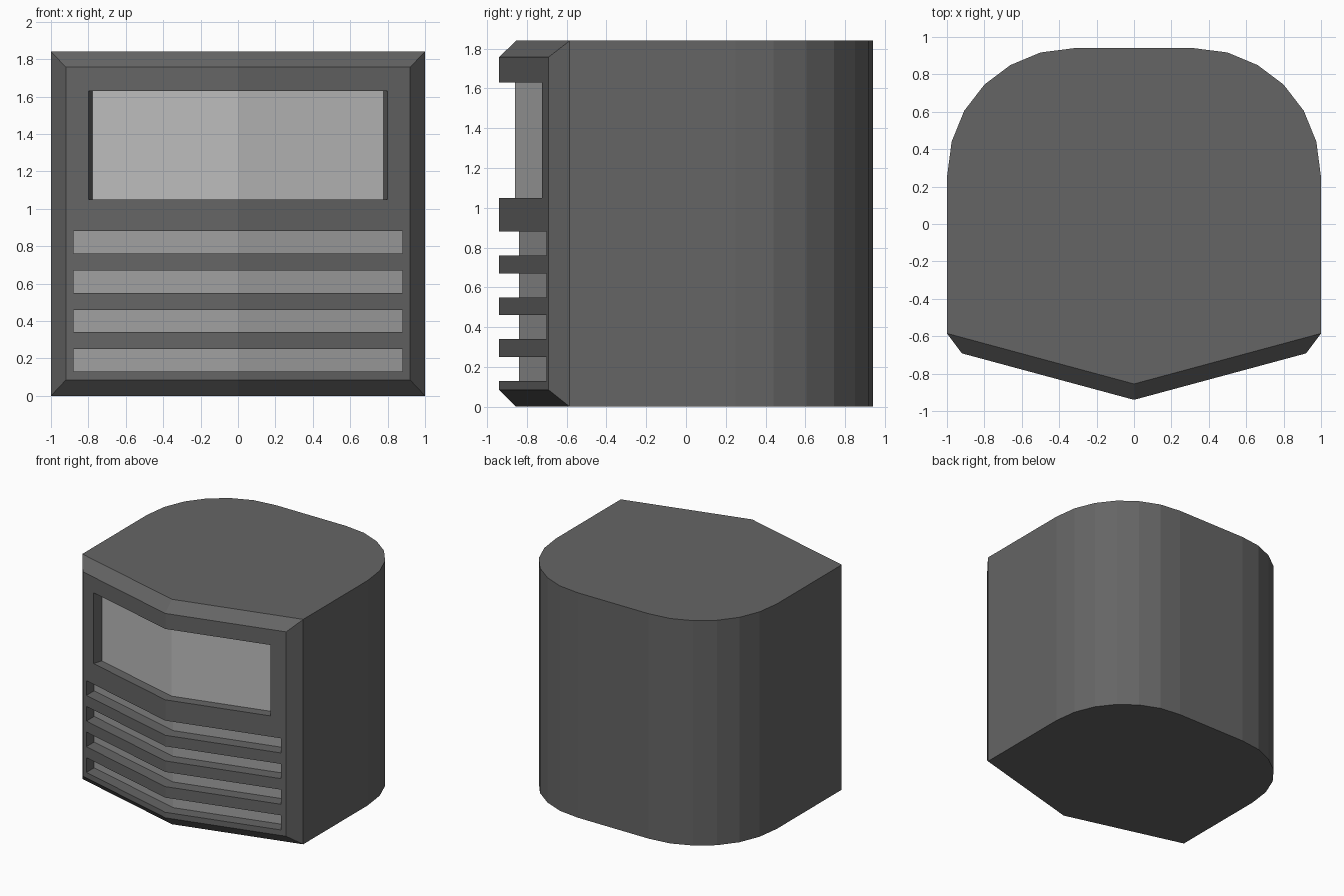
import bpy, bmesh

if "Cube" in bpy.data.objects:
    bpy.data.objects.remove(bpy.data.objects["Cube"])

SLOPE = 0.27      # how fast the pointed front falls back towards the sides
HEIGHT = 1.84


def material(name, grey):
    m = bpy.data.materials.new(name)
    m.diffuse_color = (grey, grey, grey, 1)
    m.use_nodes = True
    m.node_tree.nodes["Principled BSDF"].inputs["Base Color"].default_value = m.diffuse_color
    return m


SHELL, SCREEN, VENT = (material("shell_grey", 0.13),
                       material("screen_grey", 0.50),
                       material("vent_grey", 0.35))


def make_object(name, bm, mats):
    bmesh.ops.recalc_face_normals(bm, faces=bm.faces)
    mesh = bpy.data.meshes.new(name)
    bm.to_mesh(mesh)
    bm.free()
    for m in mats:
        mesh.materials.append(m)
    obj = bpy.data.objects.new(name, mesh)
    bpy.context.collection.objects.link(obj)
    return obj


def prism(bm, outline, z0, z1):
    """Side walls and caps of an upright prism; returns both rings and the walls."""
    low = [bm.verts.new((x, y, z0)) for x, y in outline]
    top = [bm.verts.new((x, y, z1)) for x, y in outline]
    bm.faces.new(low)
    bm.faces.new(top)
    n = len(outline)
    walls = [bm.faces.new((low[i], low[(i + 1) % n], top[(i + 1) % n], top[i]))
             for i in range(n)]
    return low, top, walls


# Cabinet: rounded back, pointed front
half = [(1, -0.585), (1, 0.25), (0.975, 0.44), (0.908, 0.605), (0.80, 0.745),
        (0.66, 0.85), (0.50, 0.917), (0.32, 0.94)]
outline = [(0, -0.855)] + half + [(-x, y) for x, y in reversed(half)]
bm = bmesh.new()
low, top, walls = prism(bm, outline, 0, HEIGHT)

# Bevelled front bezel replaces the two front walls
bmesh.ops.delete(bm, geom=[walls[0], walls[-1]], context='FACES_ONLY')
face_pts = [(-0.92, -0.94 + SLOPE * 0.92), (0, -0.94), (0.92, -0.94 + SLOPE * 0.92)]
f_low = [bm.verts.new((x, y, 0.085)) for x, y in face_pts]
f_top = [bm.verts.new((x, y, 1.757)) for x, y in face_pts]
o_low, o_top = [low[-1], low[0], low[1]], [top[-1], top[0], top[1]]
for i in (0, 1):
    for a, b in ((o_low, f_low), (f_low, f_top), (f_top, o_top)):
        bm.faces.new((a[i], a[i + 1], b[i + 1], b[i]))
for i in (0, 2):
    bm.faces.new((o_low[i], f_low[i], f_top[i], o_top[i]))
cabinet = make_object("cabinet", bm, [SHELL, SCREEN, VENT])


def recess(name, back_x, front_x, back_y, front_y, z0, z1, mat):
    """Cut a V-shaped pocket whose floor carries its own material."""
    pts = [(-front_x, front_y), (0, -1.1), (front_x, front_y),
           (back_x, back_y + SLOPE * back_x), (0, back_y),
           (-back_x, back_y + SLOPE * back_x)]
    bm = bmesh.new()
    walls = prism(bm, pts, z0, z1)[2]
    walls[3].material_index = walls[4].material_index = mat
    cutter = make_object(name, bm, [SHELL, SCREEN, VENT])
    cutter.hide_render = True
    mod = cabinet.modifiers.new(name, 'BOOLEAN')
    mod.operation, mod.solver, mod.object = 'DIFFERENCE', 'EXACT', cutter
    return cutter


# Screen pocket and four vent slots
cutters = [recess("screen_cutter", 0.777, 0.823, -0.86, -0.798, 1.05, 1.63, 1)]
for i in range(4):
    z = 0.13 + 0.21 * i
    cutters.append(recess("vent_cutter", 0.88, 0.88, -0.84, -0.80, z, z + 0.12, 2))

# Bake the cuts and drop the cutters
bpy.context.view_layer.update()
deps = bpy.context.evaluated_depsgraph_get()
baked = bpy.data.meshes.new_from_object(cabinet.evaluated_get(deps))
cabinet.modifiers.clear()
cabinet.data = baked
for c in cutters:
    bpy.data.objects.remove(c)
